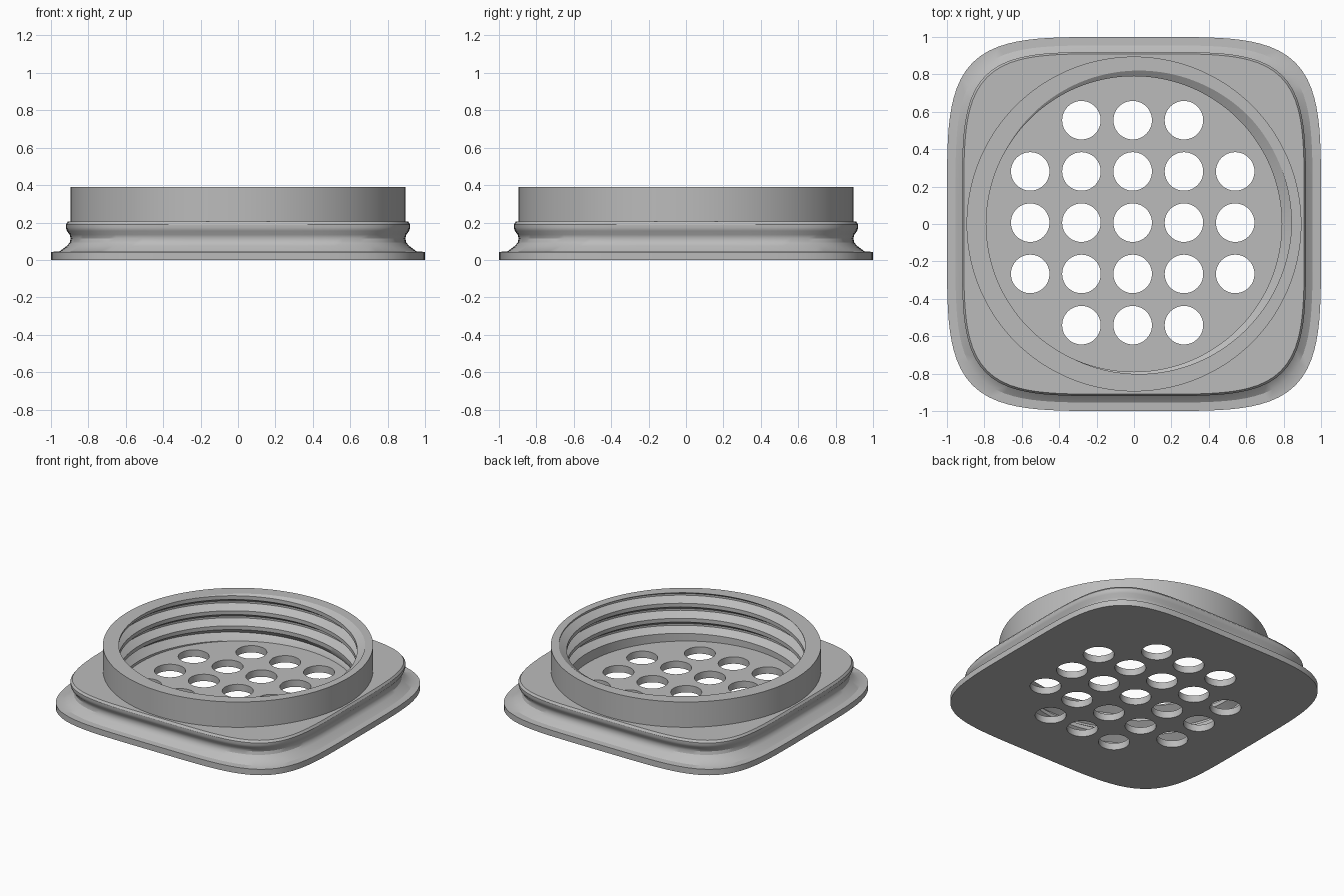
import bpy, bmesh, math

cube = bpy.data.objects.get("Cube")
if cube:
    bpy.data.objects.remove(cube, do_unlink=True)

SIDES = 144
TOP, FLOOR = 0.39, 0.05
CREST, ROOT = 0.79, 0.842      # inner radii of the screw thread
PITCH, START = 0.11, 20        # thread rise per turn, angle where the groove meets the rim

# Outer flange and gasket groove: (half width, height) of a rounded square
FLANGE = [(1, 0), (1, 0.043), (0.955, 0.045), (0.915, 0.075), (0.9, 0.092), (0.895, 0.115),
          (0.9, 0.135), (0.915, 0.155), (0.92, 0.172), (0.92, 0.19), (0.91, 0.205)]

grey = bpy.data.materials.new("light grey plastic")
grey.use_nodes = True
grey.diffuse_color = (0.5, 0.5, 0.5, 1)
grey.node_tree.nodes["Principled BSDF"].inputs["Base Color"].default_value = (0.5, 0.5, 0.5, 1)


def rounded_square(half, angle, power=4.7):
    """Distance from the centre to a rounded square in one direction."""
    c, s = abs(math.cos(angle)), abs(math.sin(angle))
    return half / (c ** power + s ** power) ** (1 / power)


def thread_radius(z, degrees):
    """Trapezoid thread that fades out near the floor."""
    phase = abs(((z - TOP) / PITCH * 360 - degrees + START + 180) % 360 - 180)
    depth = min(1, max(0, (135 - phase) / 113))
    fade = min(1, max(0, (z - 0.06) / 0.06))
    return CREST + (ROOT - CREST) * depth * fade


def column(j):
    """Section of the lid at one angle, from the underside to the inner floor."""
    degrees = 360 * j / SIDES
    angle = math.radians(degrees)
    points = [(rounded_square(half, angle), z) for half, z in FLANGE]
    points += [(0.895, 0.205), (0.895, TOP)]
    heights = [TOP, FLOOR]
    for turn in range(-5, 3):
        for phase in (-135, -22, 22, 135):
            z = TOP + PITCH * (turn + (degrees - START + phase) / 360)
            heights.append(min(TOP, max(FLOOR, z)))
    points += [(thread_radius(z, degrees), z) for z in sorted(heights, reverse=True)]
    return points


def new_object(name, bm):
    mesh = bpy.data.meshes.new(name)
    bm.to_mesh(mesh)
    bm.free()
    mesh.materials.append(grey)
    obj = bpy.data.objects.new(name, mesh)
    bpy.context.collection.objects.link(obj)
    return obj


# Lid body: skin neighbouring sections, sharing points that coincide
bm = bmesh.new()
shared = {}


def vertex(j, r, z):
    angle = math.tau * (j % SIDES) / SIDES
    key = (j % SIDES, round(r, 4), round(z, 4))
    if key not in shared:
        shared[key] = bm.verts.new((r * math.cos(angle), r * math.sin(angle), z))
    return shared[key]


sections = [[vertex(j, r, z) for r, z in column(j)] for j in range(SIDES + 1)]
for a, b in zip(sections, sections[1:]):
    for i in range(len(a) - 1):
        corners = list(dict.fromkeys((a[i], b[i], b[i + 1], a[i + 1])))
        if len(corners) > 2 and not bm.faces.get(corners):
            bm.faces.new(corners)
bm.faces.new([s[0] for s in sections[:-1]])
bm.faces.new([s[-1] for s in sections[:-1]])
bmesh.ops.recalc_face_normals(bm, faces=bm.faces)
lid = new_object("lid_body", bm)

# Drain holes: five by five grid without its corners
bm = bmesh.new()
for ix in range(-2, 3):
    for iy in range(-2, 3):
        if abs(ix) + abs(iy) < 4:
            made = bmesh.ops.create_cone(bm, cap_ends=True, segments=48, radius1=0.103,
                                         radius2=0.103, depth=0.3)
            bmesh.ops.translate(bm, verts=made["verts"],
                                vec=(ix * 0.274 - 0.007, iy * 0.274 + 0.007, 0))
cutter = new_object("hole_cutter", bm)
cutter.hide_render = True

bpy.ops.object.select_all(action="DESELECT")
lid.select_set(True)
bpy.context.view_layer.objects.active = lid
cut = lid.modifiers.new("drain holes", "BOOLEAN")
cut.operation = "DIFFERENCE"
cut.solver = "EXACT"
cut.object = cutter
bpy.ops.object.modifier_apply(modifier=cut.name)
bpy.data.objects.remove(cutter, do_unlink=True)
bpy.ops.object.shade_smooth_by_angle(angle=math.radians(30))
